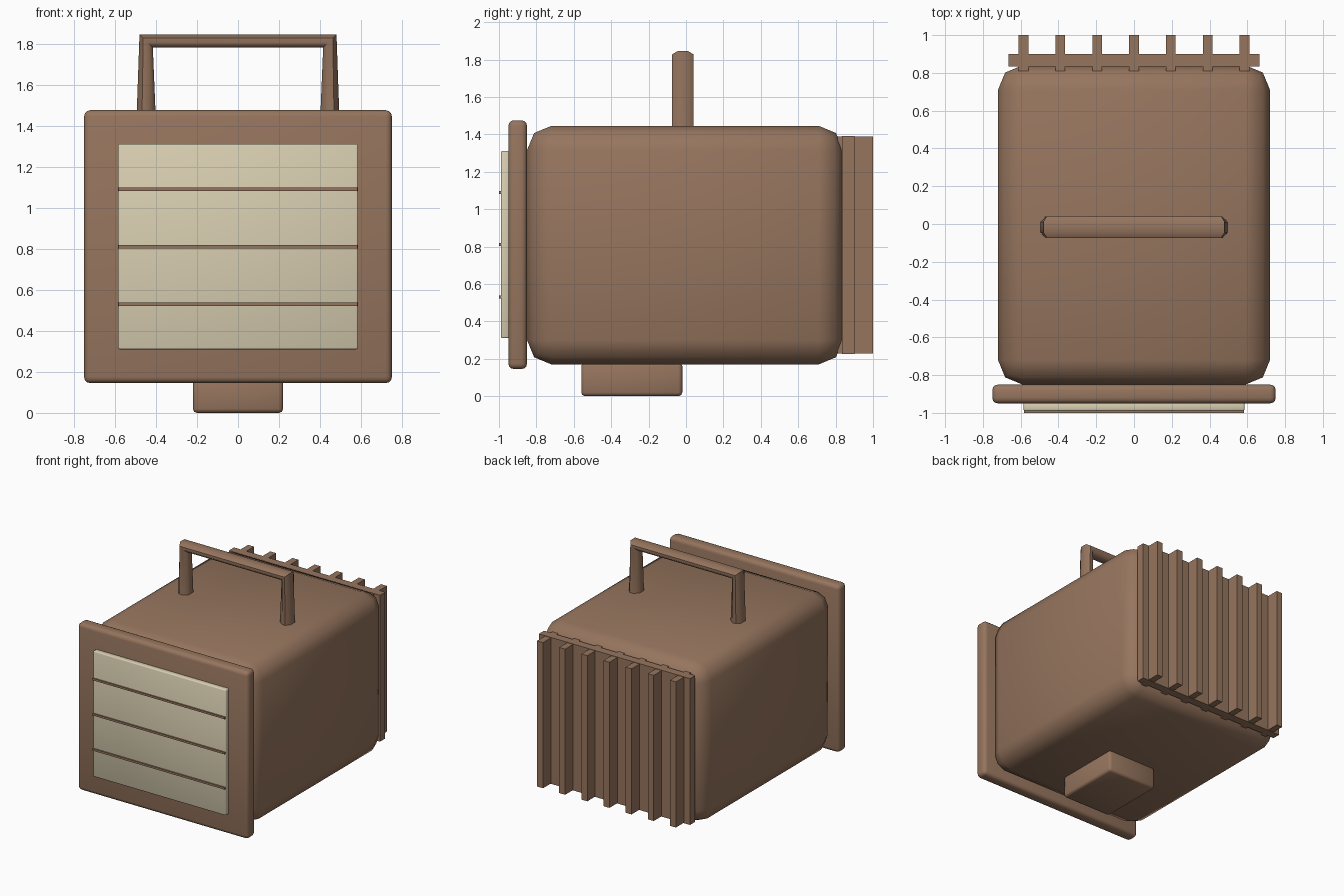
import bpy, bmesh, math

if "Cube" in bpy.data.objects:
    bpy.data.objects.remove(bpy.data.objects["Cube"])


def material(name, rgb):
    m = bpy.data.materials.new(name)
    m.diffuse_color = (*rgb, 1)
    m.use_nodes = True
    m.node_tree.nodes["Principled BSDF"].inputs["Base Color"].default_value = m.diffuse_color
    return m


BROWN = material("warm brown", (0.305, 0.178, 0.112))
CREAM = material("pale cream", (0.69, 0.62, 0.44))


def finish(name, bm, mat, angle=35):
    bmesh.ops.recalc_face_normals(bm, faces=bm.faces)
    me = bpy.data.meshes.new(name)
    bm.to_mesh(me)
    bm.free()
    me.materials.append(mat)
    ob = bpy.data.objects.new(name, me)
    bpy.context.collection.objects.link(ob)
    bpy.ops.object.select_all(action='DESELECT')
    ob.select_set(True)
    bpy.context.view_layer.objects.active = ob
    bpy.ops.object.shade_smooth_by_angle(angle=math.radians(angle))
    return ob


def box(name, lo, hi, mat, bevel=0, segments=2, angle=50):
    """Axis-aligned box between two corners, with rounded edges."""
    bm = bmesh.new()
    bmesh.ops.create_cube(bm, size=1)
    for v in bm.verts:
        v.co = [(a + b) / 2 + c * (b - a) for a, b, c in zip(lo, hi, v.co)]
    if bevel:
        bmesh.ops.bevel(bm, geom=bm.edges[:], offset=bevel, segments=segments,
                        profile=0.5, affect='EDGES', clamp_overlap=True)
    return finish(name, bm, mat, angle)


# Rounded main housing and front frame
box("housing", (-0.72, -0.85, 0.17), (0.72, 0.84, 1.445), BROWN, 0.13, 2)
box("front_frame", (-0.75, -0.95, 0.145), (0.75, -0.85, 1.475), BROWN, 0.03, 3)

# Front panel with three thin crossbars
box("front_panel", (-0.585, -0.99, 0.31), (0.585, -0.945, 1.31), CREAM, 0.008, 2)
for i in range(3):
    z = 0.53 + 0.28 * i
    box(f"crossbar_{i + 1}", (-0.583, -1.0, z - 0.008), (0.583, -0.985, z + 0.008), BROWN)

# Mounting foot
box("foot", (-0.22, -0.56, 0), (0.22, -0.02, 0.18), BROWN, 0.02, 2)

# Rear cooling plate and fins
box("rear_plate", (-0.665, 0.835, 0.225), (0.665, 0.90, 1.39), BROWN)
for i in range(7):
    x = 0.195 * (i - 3)
    box(f"cooling_fin_{i + 1}", (x - 0.026, 0.81, 0.228), (x + 0.026, 1.0, 1.387), BROWN)

# Carrying handle: chamfered section swept over two tapered legs and a bar
HALF_Y, MID_Y, CHAMFER_Y = 0.058, -0.017, 0.03
outer = [(-0.495, 1.42), (-0.48, 1.845), (0.48, 1.845), (0.495, 1.42)]
inner = [(-0.40, 1.42), (-0.415, 1.78), (0.415, 1.78), (0.40, 1.42)]
# section: (position from outer to inner, y)
section = [(0, HALF_Y - CHAMFER_Y), (0.28, HALF_Y), (0.6, HALF_Y), (1, HALF_Y - CHAMFER_Y)]
section += [(t, -y) for t, y in reversed(section)]
bm = bmesh.new()
rings = []
for (ox, oz), (ix, iz) in zip(outer, inner):
    rings.append([bm.verts.new((ox + (ix - ox) * t, MID_Y + y, oz + (iz - oz) * t))
                  for t, y in section])
for a, b in zip(rings, rings[1:]):
    for k in range(8):
        n = (k + 1) % 8
        bm.faces.new((a[k], a[n], b[n], b[k]))
bm.faces.new(rings[0])
bm.faces.new(rings[-1])
finish("handle", bm, BROWN, 50)
